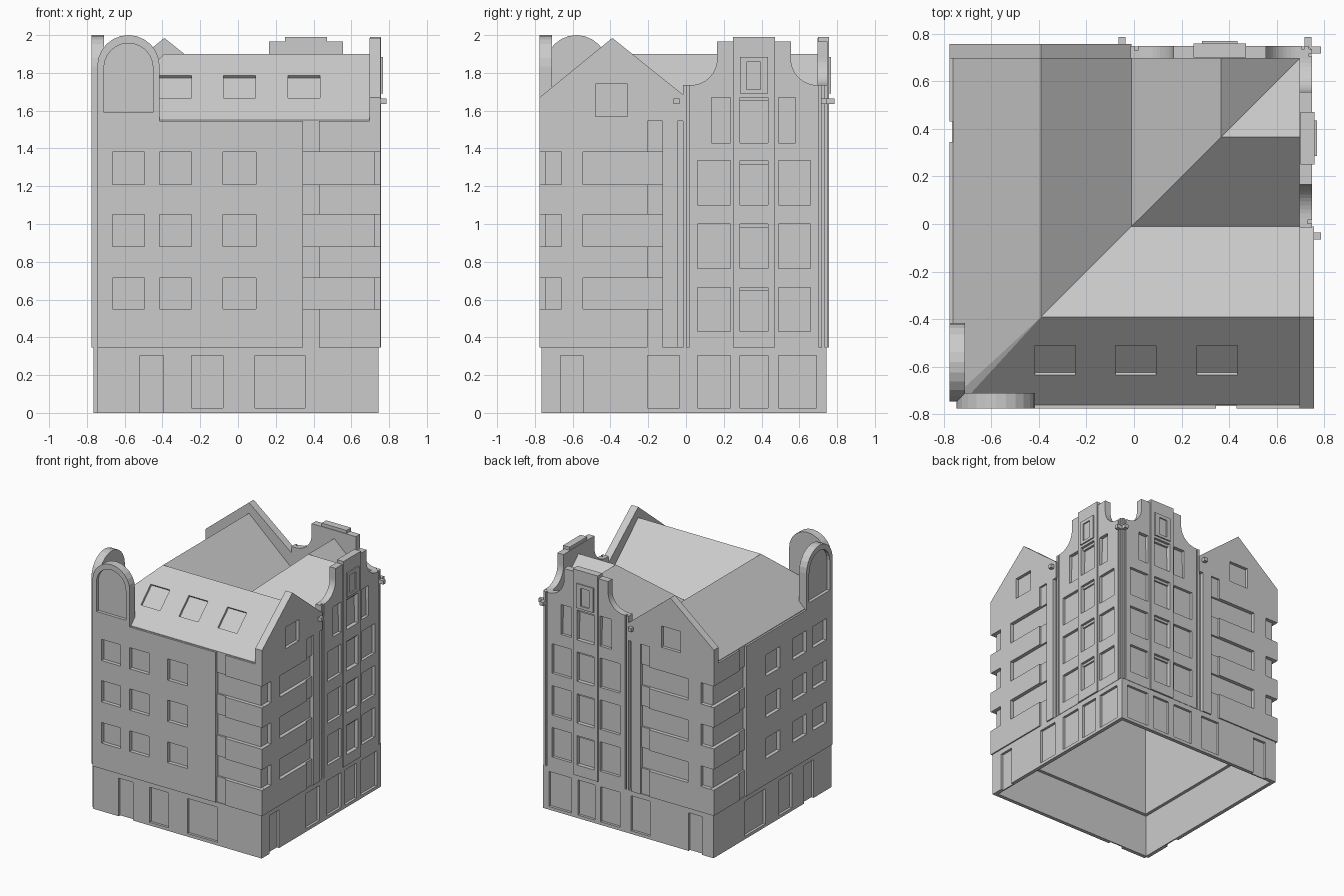
import bpy, bmesh, math
from mathutils import Vector, Matrix

if "Cube" in bpy.data.objects:
    bpy.data.objects.remove(bpy.data.objects["Cube"])

stone = bpy.data.materials.new("pale_grey_stone")
stone.use_nodes = True
GREY = (0.6, 0.6, 0.6, 1)
stone.diffuse_color = GREY
stone.node_tree.nodes["Principled BSDF"].inputs["Base Color"].default_value = GREY

# Each facade maps (along, outward, up) to world space; the plan mirrors over its diagonal
SIDES = {
    "front": lambda u, d, z: (u, -d, z),
    "right": lambda u, d, z: (-d, u, z),
    "left": lambda u, d, z: (d, u, z),
    "back": lambda u, d, z: (u, d, z),
}
OUTER = ("front", "right")
INNER = ("left", "back")
ROWS = [(0.55, 0.715), (0.88, 1.05), (1.21, 1.38)]
FLOOR, EAVE = 0.345, 1.545


def add_object(name, bm):
    bmesh.ops.recalc_face_normals(bm, faces=bm.faces)
    mesh = bpy.data.meshes.new(name)
    bm.to_mesh(mesh)
    bm.free()
    mesh.materials.append(stone)
    obj = bpy.data.objects.new(name, mesh)
    bpy.context.scene.collection.objects.link(obj)
    return obj


def prism(name, side, outline, d0, d1):
    bm = bmesh.new()
    to_world = SIDES[side]
    face = bm.faces.new([bm.verts.new(to_world(u, d0, z)) for u, z in outline])
    move = Vector(to_world(0, d1, 0)) - Vector(to_world(0, d0, 0))
    new = bmesh.ops.extrude_face_region(bm, geom=[face])["geom"]
    bmesh.ops.translate(bm, vec=move, verts=[v for v in new if isinstance(v, bmesh.types.BMVert)])
    if not face.is_valid or len(bm.faces) < len(outline) + 2:
        bm.faces.new([v for v in bm.verts][:len(outline)])
    return add_object(name, bm)


def carve(obj, cutters):
    for c in cutters:
        c.hide_render = True
        mod = obj.modifiers.new("cut", "BOOLEAN")
        mod.operation, mod.solver, mod.object = "DIFFERENCE", "EXACT", c
    deps = bpy.context.evaluated_depsgraph_get()
    mesh = bpy.data.meshes.new_from_object(obj.evaluated_get(deps))
    obj.modifiers.clear()
    obj.data = mesh
    mesh.materials.clear()
    mesh.materials.append(stone)
    for c in cutters:
        bpy.data.objects.remove(c)


def rect(u0, u1, z0, z1):
    return [(u0, z0), (u1, z0), (u1, z1), (u0, z1)]


def arc(cu, cz, r, a0, a1, steps=12):
    angles = [math.radians(a0 + (a1 - a0) * i / steps) for i in range(steps + 1)]
    return [(cu + r * math.cos(a), cz + r * math.sin(a)) for a in angles]


def slab(part, sides, outline, d0, d1, pockets=()):
    """Wall plate with pockets given as (outline, pocket floor)."""
    for side in sides:
        obj = prism(f"{side}_{part}", side, outline, d0, d1)
        if pockets:
            carve(obj, [prism("cutter", side, o, d, 0.9) for o, d in pockets])


# Inner shell, open below
bm = bmesh.new()
bmesh.ops.create_cube(bm, size=1)
bmesh.ops.delete(bm, geom=[f for f in bm.faces if abs(f.normal.z) > 0.5], context="FACES_ONLY")
for v in bm.verts:
    v.co = [0.725 if c > 0 else -0.745 for c in v.co.xy] + [1.56 if v.co.z > 0 else 0]
add_object("inner_shell", bm)

# Ground floor with doors and shop windows
doors = [(rect(-0.52, -0.395, -0.1, 0.305), 0.745)]
shops = [(rect(a, b, 0.025, 0.305), 0.745) for a, b in [(-0.245, -0.08), (0.09, 0.355)]]
slab("ground_floor", OUTER, rect(-0.745, 0.745, 0, FLOOR), 0.735, 0.765, doors + shops)
doors = [(rect(-0.665, -0.545, -0.1, 0.305), 0.725)]
shops = [(rect(a, b, 0.025, 0.305), 0.725)
         for a, b in [(-0.205, -0.035), (0.06, 0.235), (0.285, 0.435), (0.49, 0.69)]]
slab("ground_floor", INNER, rect(-0.765, 0.745, 0, FLOOR), 0.715, 0.745, doors + shops)

# Main facade rising into a round-headed parapet with a niche
outline = [(-0.745, FLOOR), (0.345, FLOOR), (0.345, EAVE), (-0.415, EAVE)]
outline += arc(-0.58, 1.835, 0.165, 0, 180)
niche = [(-0.71, 1.59), (-0.45, 1.59)] + arc(-0.58, 1.827, 0.13, 0, 180)
pockets = [(niche, 0.75)]
pockets += [(rect(a, b, *r), 0.745) for r in ROWS
            for a, b in [(-0.665, -0.495), (-0.415, -0.245), (-0.08, 0.095)]]
slab("arched_facade", OUTER, outline, 0.71, 0.775, pockets)

# Banded corner walls: shallow upright slot and long windows round the corner
pockets = [(rect(0.3, 0.43, 0.3, 1.6), 0.76)]
pockets += [(rect(0.3, 0.8, *r), 0.74) for r in ROWS]
slab("corner_bands", OUTER, rect(0.345, 0.755, FLOOR, EAVE), 0.745, 0.775, pockets)
pockets = [(rect(-0.205, -0.125, 0.3, 1.6), 0.74)]
pockets += [(rect(a, b, *r), 0.725) for r in ROWS for a, b in [(-0.8, -0.66), (-0.545, -0.125)]]
slab("banded_wall", INNER, rect(-0.744, -0.045, FLOOR, EAVE), 0.715, 0.755, pockets)

# Pointed gable
gable = [(-0.775, EAVE), (-0.01, EAVE), (-0.01, 1.68), (-0.39, 1.985), (-0.775, 1.67)]
slab("pointed_gable", INNER, gable, 0.695, 0.755, [(rect(-0.48, -0.31, 1.57, 1.74), 0.73)])

# Neck gable with concave shoulders
MID = 0.36
half = [(0.375, FLOOR), (0.375, 1.735)] + arc(0.335, 1.875, 0.14, 270, 180)
half += [(0.195, 1.965), (0.11, 1.965)]
outline = [(MID + u, z) for u, z in half] + [(MID - u, z) for u, z in reversed(half)]
levels = [(0.43, 0.665), (0.765, 1.0), (1.1, 1.335)]
top = (1.43, 1.67)
side_windows = [rect(a, b, *r) for r in levels for a, b in [(0.06, 0.235), (0.49, 0.66)]]
side_windows += [rect(a, b, *top) for a, b in [(0.135, 0.235), (0.49, 0.58)]]
mid_windows = [rect(0.285, 0.435, *r) for r in levels + [top]]
grooves = [(rect(a, a + 0.013, 0.3, 1.8), 0.728) for a in (0.003, 0.704)]
slab("neck_gable", INNER, outline, 0.695, 0.748,
     [(w, 0.72) for w in side_windows + mid_windows] + grooves)
slab("central_bay", INNER, rect(0.25, 0.47, FLOOR, 1.99), 0.7, 0.758,
     [(w, 0.72) for w in mid_windows])
slab("attic_frame", INNER, rect(0.285, 0.435, 1.69, 1.885), 0.755, 0.768,
     [(rect(0.32, 0.395, 1.713, 1.857), 0.757)])
for i, (z0, z1) in enumerate(levels + [top]):
    slab(f"window_lintel_{i}", INNER, rect(0.285, 0.435, z1 - 0.02, z1), 0.715, 0.738)

# Rainwater spouts
for i, u in enumerate((-0.05, 0.73)):
    slab(f"spout_{i}", INNER, rect(u - 0.015, u + 0.015, 1.635, 1.665), 0.74, 0.785)

# Double-ridged roof, mitred along the plan diagonal
END = 0.7
folds = [(-0.76, 1.55), (-0.39, 1.9), (-0.01, 1.56), (0.365, 1.9), (END, 1.59)]
bm = bmesh.new()
for (a, za), (b, zb) in zip(folds, folds[1:]):
    corner = max(a, -0.73)
    for swap in (False, True):
        pts = [(corner, a, za), (END, a, za), (END, b, zb), (b, b, zb)]
        if b == END:
            pts.pop()
        bm.faces.new([bm.verts.new((y, x, z) if swap else (x, y, z)) for x, y, z in pts])
# close the small gap at the mitre foot
bm.faces.new([bm.verts.new(p) for p in [(-0.73, -0.76, 1.55), (-0.39, -0.39, 1.9), (-0.76, -0.73, 1.55)]])
bmesh.ops.remove_doubles(bm, verts=bm.verts, dist=0.0005)
tops = bm.faces[:]
new = bmesh.ops.extrude_face_region(bm, geom=tops, use_keep_orig=True)["geom"]
for v in new:
    if isinstance(v, bmesh.types.BMVert):
        v.co.z = 1.535
roof = add_object("roof", bm)

# Skylights sunk square to the slope
slope = math.atan2(0.35, 0.37)
cutters = []
for x in (-0.33, 0.007, 0.35):
    for swap in (False, True):
        bm = bmesh.new()
        bmesh.ops.create_cube(bm, size=1, matrix=Matrix.Translation((x, -0.5725, 1.727))
                              @ Matrix.Rotation(slope, 4, "X") @ Matrix.Diagonal((0.17, 0.172, 0.036, 1)))
        if swap:
            for v in bm.verts:
                v.co.x, v.co.y = v.co.y, v.co.x
        cutters.append(add_object("cutter", bm))
carve(roof, cutters)
